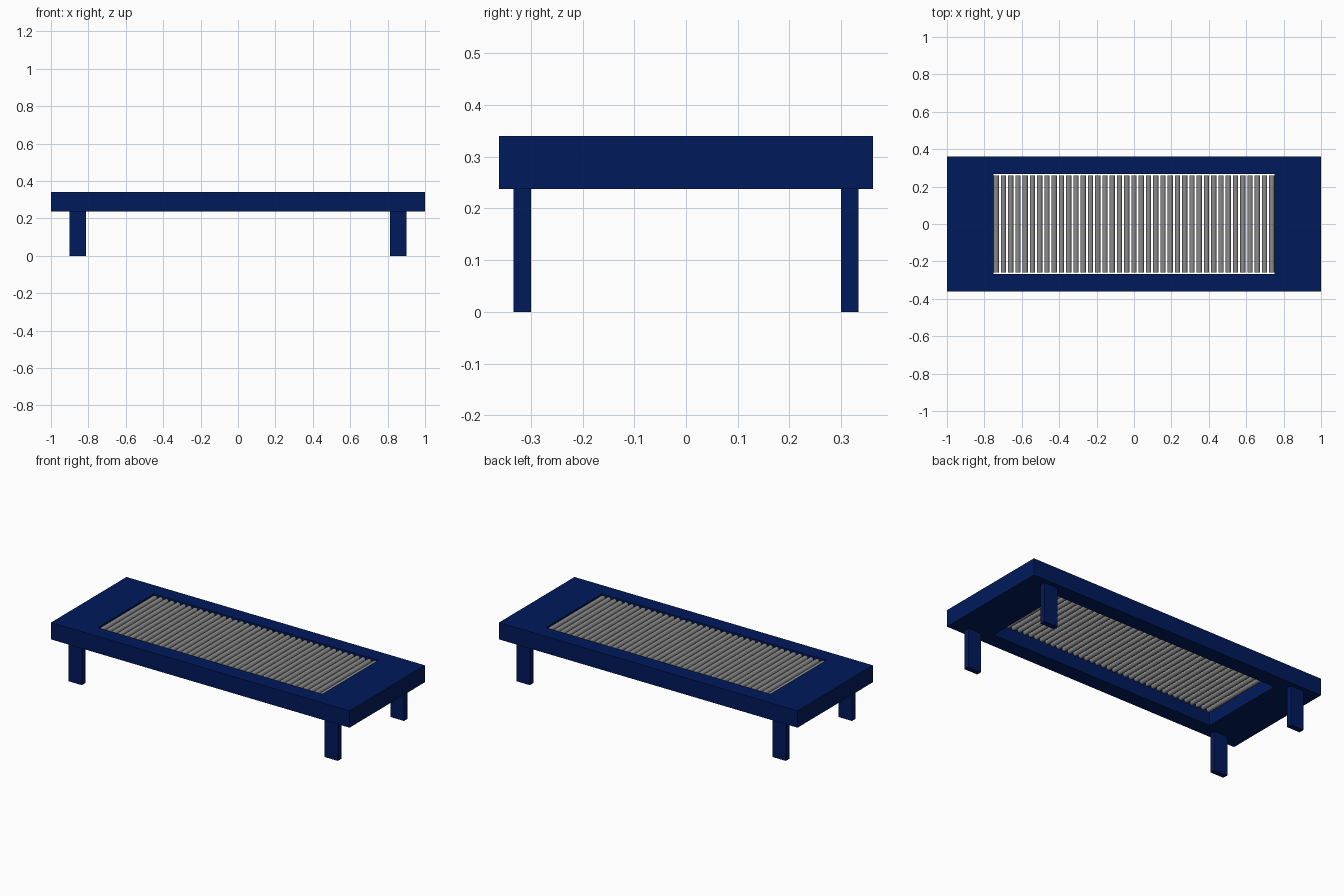
import bpy, bmesh, math
from mathutils import Matrix

if "Cube" in bpy.data.objects:
    bpy.data.objects.remove(bpy.data.objects["Cube"])


def material(name, rgb):
    m = bpy.data.materials.new(name)
    m.diffuse_color = (*rgb, 1)
    m.use_nodes = True
    m.node_tree.nodes["Principled BSDF"].inputs["Base Color"].default_value = m.diffuse_color
    return m


BLUE = material("navy blue", (0.0, 0.01, 0.105))
GREY = material("roller grey", (0.26, 0.26, 0.26))


def finish(name, bm, mat):
    bmesh.ops.recalc_face_normals(bm, faces=bm.faces)
    me = bpy.data.meshes.new(name)
    bm.to_mesh(me)
    bm.free()
    me.materials.append(mat)
    ob = bpy.data.objects.new(name, me)
    bpy.context.collection.objects.link(ob)
    return ob


def box(name, lo, hi, mat):
    bm = bmesh.new()
    bmesh.ops.create_cube(bm, size=1)
    for v in bm.verts:
        v.co = [lo[i] if v.co[i] < 0 else hi[i] for i in range(3)]
    return finish(name, bm, mat)


# Solid rectangular frame with an opening through the middle
Z0, Z1 = 0.238, 0.34
bm = bmesh.new()
rings = []
for hx, hy in ((1.0, 0.361), (0.752, 0.268)):
    for z in (Z0, Z1):
        rings.append([bm.verts.new((sx * hx, sy * hy, z))
                      for sx, sy in ((-1, -1), (1, -1), (1, 1), (-1, 1))])
ob, ot, ib, it = rings
for a, b in ((ob, ot), (ot, it), (it, ib), (ib, ob)):
    for i in range(4):
        j = (i + 1) % 4
        bm.faces.new((a[i], a[j], b[j], b[i]))
finish("bed_frame", bm, BLUE)

# Four flat legs
for sx, nx in ((-1, "left"), (1, "right")):
    for sy, ny in ((-1, "front"), (1, "back")):
        xs = sorted((sx * 0.813, sx * 0.902))
        ys = sorted((sy * 0.30, sy * 0.333))
        box(f"{ny}_{nx}_leg", (xs[0], ys[0], 0), (xs[1], ys[1], Z0), BLUE)

# Row of round rollers lying across the opening
COUNT, SPAN, R = 39, 0.737, 0.014
bm = bmesh.new()
for k in range(COUNT):
    x = -SPAN + 2 * SPAN * k / (COUNT - 1)
    bmesh.ops.create_cone(
        bm, cap_ends=True, segments=16, radius1=R, radius2=R, depth=0.52,
        matrix=Matrix.Translation((x, 0, 0.324)) @ Matrix.Rotation(math.pi / 2, 4, 'X'))
rollers = finish("rollers", bm, GREY)
bpy.context.view_layer.objects.active = rollers
rollers.select_set(True)
bpy.ops.object.shade_smooth_by_angle(angle=math.radians(40))
